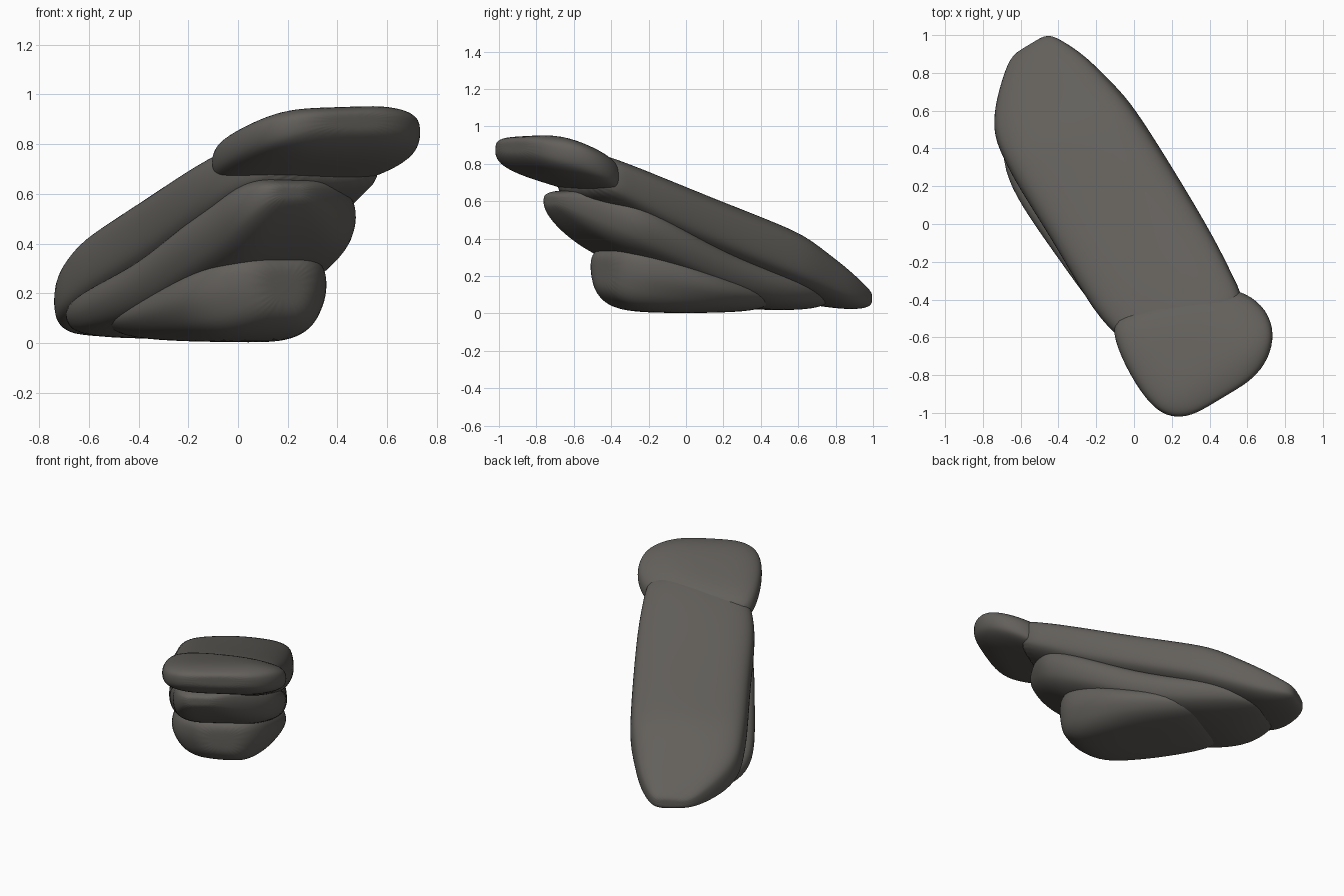
import bpy, math
from mathutils import Vector, noise

cube = bpy.data.objects.get("Cube")
if cube:
    bpy.data.objects.remove(cube)

stone = bpy.data.materials.new("dark grey stone")
stone.use_nodes = True
COLOUR = (0.125, 0.117, 0.106, 1)
stone.diffuse_color = COLOUR
stone.node_tree.nodes["Principled BSDF"].inputs["Base Color"].default_value = COLOUR

# The stack runs diagonally: s is distance along it, w is distance across it
ALONG = Vector((0.515, -0.857, 0))
ACROSS = Vector((0.857, 0.515, 0))
SIDES = 24


def power(v, e):
    return math.copysign(abs(v) ** e, v)


def slab(name, stations, rough=0.02, squareness=0.58, taper=0.0, skews=()):
    """Loft rounded sections (s, left w, right w, bottom, top) into a rock layer."""
    verts, faces = [], []
    for n, (s, w0, w1, z0, z1) in enumerate(stations):
        skew = skews[n] if n < len(skews) else 0
        for i in range(SIDES):
            a = math.tau * i / SIDES
            c, d = power(math.cos(a), squareness), power(math.sin(a), squareness)
            c *= 1 - taper * max(0, -d)
            w = (w0 + w1) / 2 + (w1 - w0) / 2 * c
            z = (z0 + z1) / 2 + (z1 - z0) / 2 * d
            p = ALONG * (s + skew * w) + ACROSS * w + Vector((0, 0, z))
            bump = noise.noise(p * 4) * rough
            p += ACROSS * bump * c + Vector((0, 0, bump * d * 0.7))
            p.z = max(p.z, 0)
            verts.append(p)
    for r in range(len(stations) - 1):
        for i in range(SIDES):
            j = (i + 1) % SIDES
            faces.append((r * SIDES + i, r * SIDES + j,
                          (r + 1) * SIDES + j, (r + 1) * SIDES + i))
    # Close both ends with a fan around a centre point
    for r, flip in ((0, True), (len(stations) - 1, False)):
        ring = list(range(r * SIDES, (r + 1) * SIDES))
        verts.append(sum((verts[k] for k in ring), Vector()) / SIDES)
        for i in range(SIDES):
            tri = (ring[i], ring[(i + 1) % SIDES], len(verts) - 1)
            faces.append(tri[::-1] if flip else tri)
    mesh = bpy.data.meshes.new(name)
    mesh.from_pydata(verts, [], faces)
    mesh.materials.append(stone)
    for poly in mesh.polygons:
        poly.use_smooth = True
    obj = bpy.data.objects.new(name, mesh)
    bpy.context.collection.objects.link(obj)
    sub = obj.modifiers.new("soften", 'SUBSURF')
    sub.levels = sub.render_levels = 2


# Overhanging cap at the raised front end
slab("front_cap", [
    (0.46, -0.34, 0.25, 0.61, 0.79),
    (0.55, -0.41, 0.33, 0.63, 0.855),
    (0.72, -0.44, 0.37, 0.68, 0.91),
    (0.88, -0.43, 0.34, 0.73, 0.955),
    (0.98, -0.37, 0.24, 0.78, 0.955),
    (1.03, -0.27, 0.12, 0.84, 0.94)],
    squareness=0.65, skews=(0.3, 0.22, 0.08))

# Long sloping top layer
slab("top_layer", [
    (-1.10, -0.10, 0.12, 0.04, 0.11),
    (-1.04, -0.19, 0.17, 0.02, 0.16),
    (-0.91, -0.31, 0.23, 0.03, 0.25),
    (-0.78, -0.40, 0.27, 0.06, 0.34),
    (-0.64, -0.42, 0.30, 0.10, 0.43),
    (-0.50, -0.42, 0.32, 0.15, 0.485),
    (-0.10, -0.42, 0.33, 0.28, 0.615),
    (0.30, -0.42, 0.33, 0.43, 0.755),
    (0.52, -0.37, 0.31, 0.56, 0.83),
    (0.68, -0.28, 0.30, 0.62, 0.87)])

# Middle layer, showing as a ledge along the side
slab("middle_layer", [
    (-0.86, -0.25, 0.06, 0.05, 0.12),
    (-0.76, -0.36, 0.18, 0.025, 0.16),
    (-0.60, -0.44, 0.25, 0.015, 0.21),
    (-0.40, -0.455, 0.28, 0.03, 0.26),
    (-0.10, -0.455, 0.31, 0.10, 0.36),
    (0.20, -0.43, 0.33, 0.22, 0.50),
    (0.42, -0.40, 0.31, 0.31, 0.61),
    (0.54, -0.38, 0.24, 0.38, 0.66),
    (0.65, -0.36, 0.08, 0.47, 0.67),
    (0.73, -0.30, -0.08, 0.56, 0.65)], rough=0.03, taper=0.1)

# Thick block resting on the ground
slab("base_block", [
    (-0.48, -0.34, 0.14, 0.04, 0.11),
    (-0.38, -0.40, 0.23, 0.01, 0.15),
    (-0.10, -0.42, 0.31, 0.0, 0.21),
    (0.12, -0.41, 0.31, 0.0, 0.29),
    (0.30, -0.38, 0.25, 0.01, 0.35),
    (0.41, -0.30, 0.18, 0.05, 0.36),
    (0.48, -0.21, 0.07, 0.12, 0.33)], taper=0.2)
